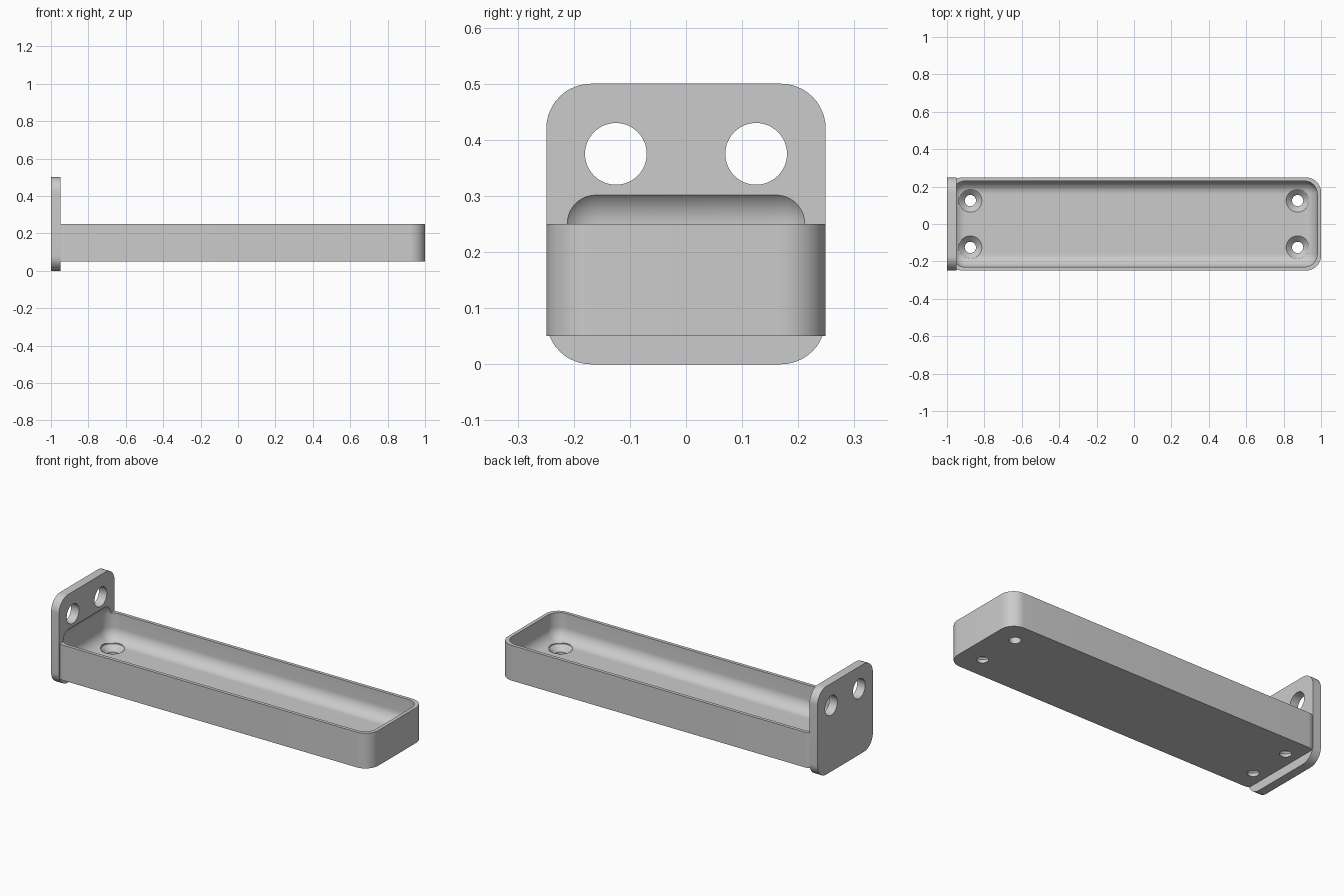
import bpy
import bmesh
from mathutils import Vector, Matrix

if "Cube" in bpy.data.objects:
    bpy.data.objects.remove(bpy.data.objects["Cube"], do_unlink=True)

# Single grey finish
grey = bpy.data.materials.new("plain_grey")
grey.use_nodes = True
colour = (0.6, 0.6, 0.6, 1)
grey.diffuse_color = colour
grey.node_tree.nodes["Principled BSDF"].inputs["Base Color"].default_value = colour


def add_object(name, bm):
    mesh = bpy.data.meshes.new(name)
    bm.to_mesh(mesh)
    bm.free()
    mesh.materials.append(grey)
    obj = bpy.data.objects.new(name, mesh)
    bpy.context.collection.objects.link(obj)
    return obj


def rounded_box(name, low, high, radius, axis=None):
    """Box with edges along one axis rounded, or every edge if axis is None."""
    low, high = Vector(low), Vector(high)
    bm = bmesh.new()
    bmesh.ops.create_cube(bm, size=1)
    for v in bm.verts:
        v.co = (low + high) / 2 + v.co * (high - low)
    edges = [e for e in bm.edges if axis is None or
             abs((e.verts[0].co - e.verts[1].co)[axis]) > 1e-4]
    bmesh.ops.bevel(bm, geom=edges, offset=radius, segments=12,
                    profile=0.5, affect='EDGES')
    return add_object(name, bm)


def cone(name, centre, r_low, r_high, depth, turn=None):
    bm = bmesh.new()
    matrix = Matrix.Translation(centre) @ (turn or Matrix())
    bmesh.ops.create_cone(bm, cap_ends=True, segments=48, radius1=r_low,
                          radius2=r_high, depth=depth, matrix=matrix)
    return add_object(name, bm)


def combine(target, other, operation):
    """Apply a boolean and remove the helper solid."""
    mod = target.modifiers.new("join", 'BOOLEAN')
    mod.object, mod.operation, mod.solver = other, operation, 'EXACT'
    bpy.context.view_layer.update()
    graph = bpy.context.evaluated_depsgraph_get()
    mesh = bpy.data.meshes.new_from_object(target.evaluated_get(graph))
    target.modifiers.clear()
    target.data = mesh
    bpy.data.objects.remove(other, do_unlink=True)


# Tray body and upright mounting plate
tray = rounded_box("wall_tray", (-0.998, -0.249, 0.05), (1, 0.249, 0.25), 0.08, axis=2)
plate = rounded_box("mounting_plate", (-1, -0.249, 0), (-0.95, 0.249, 0.5), 0.08, axis=0)
combine(tray, plate, 'UNION')

# Soft-edged hollow, slightly scooped into the plate
hollow = rounded_box("hollow", (-0.973, -0.23, 0.1), (0.98, 0.23, 0.32), 0.07)
combine(tray, hollow, 'DIFFERENCE')

sideways = Matrix.Rotation(1.5707963, 4, 'Y')
for y in (-0.125, 0.125):
    # Plate holes
    hole = cone("plate_hole", (-0.98, y, 0.375), 0.055, 0.055, 0.2, sideways)
    combine(tray, hole, 'DIFFERENCE')
    # Countersunk floor holes
    for x in (-0.875, 0.875):
        combine(tray, cone("bore", (x, y, 0.08), 0.03, 0.03, 0.1), 'DIFFERENCE')
        combine(tray, cone("sink", (x, y, 0.084), 0.03, 0.062, 0.032), 'DIFFERENCE')
        combine(tray, cone("recess", (x, y, 0.13), 0.062, 0.062, 0.061), 'DIFFERENCE')

# Smooth rounds, crisp edges
bpy.ops.object.select_all(action='DESELECT')
tray.select_set(True)
bpy.context.view_layer.objects.active = tray
bpy.ops.object.shade_smooth_by_angle(angle=0.5)
